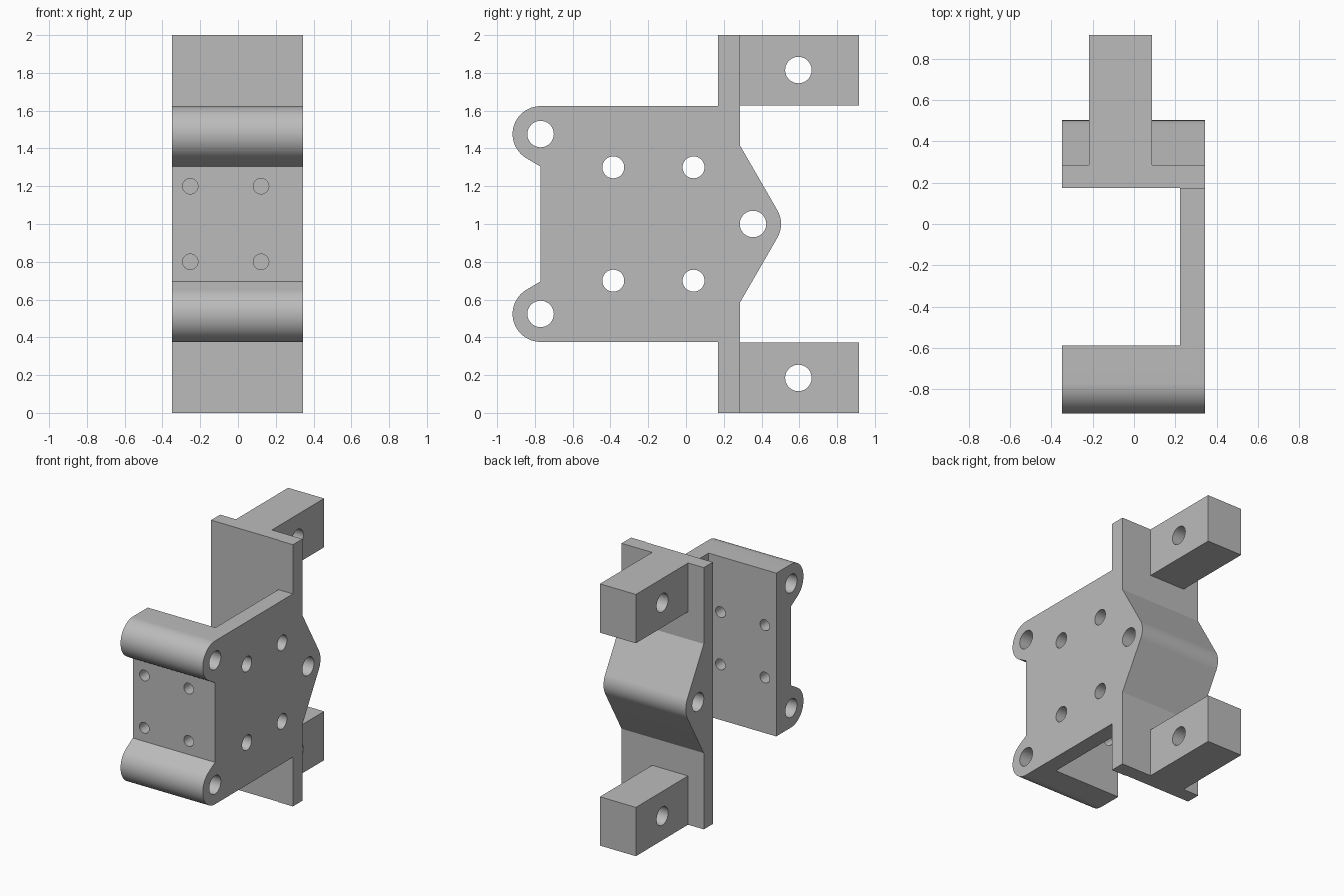
import bpy, bmesh
from math import radians, sin, cos, pi
from mathutils import Matrix, Vector

cube = bpy.data.objects.get("Cube")
if cube:
    bpy.data.objects.remove(cube, do_unlink=True)

grey = bpy.data.materials.new("plain grey")
grey.use_nodes = True
grey.diffuse_color = (0.5, 0.5, 0.5, 1)
grey.node_tree.nodes["Principled BSDF"].inputs["Base Color"].default_value = grey.diffuse_color

X0, X1 = -0.35, 0.345      # full width
MID = 1.0                  # mirror height
LOBE, BUMP, ARM = (-0.77, 0.476), (0.355, 0.0), (0.595, 0.815)  # y, height from middle


def finish(name, bm):
    bmesh.ops.recalc_face_normals(bm, faces=bm.faces)
    mesh = bpy.data.meshes.new(name)
    bm.to_mesh(mesh)
    bm.free()
    mesh.materials.append(grey)
    obj = bpy.data.objects.new(name, mesh)
    bpy.context.collection.objects.link(obj)
    return obj


def add_box(bm, lo, hi):
    lo, hi = Vector(lo), Vector(hi)
    bmesh.ops.create_cube(bm, size=1, matrix=Matrix.Translation((lo + hi) / 2)
                          @ Matrix.Diagonal((*(hi - lo), 1)))


def add_rod(bm, centre, radius, length, axis):
    turn = Matrix.Rotation(pi / 2, 4, "Y" if axis == "X" else "X")
    bmesh.ops.create_cone(bm, cap_ends=True, segments=48, radius1=radius, radius2=radius,
                          depth=length, matrix=Matrix.Translation(centre) @ turn)


def arc(centre, radius, start, end, steps):
    angles = [radians(start + (end - start) * i / steps) for i in range(steps + 1)]
    return [(centre[0] + radius * cos(a), centre[1] + radius * sin(a)) for a in angles]


def cut(obj, cutter):
    cutter.hide_render = True
    mod = obj.modifiers.new("cut", "BOOLEAN")
    mod.operation, mod.solver, mod.object = "DIFFERENCE", "EXACT", cutter
    bpy.context.view_layer.objects.active = obj
    bpy.ops.object.modifier_apply(modifier=mod.name)
    bpy.data.objects.remove(cutter, do_unlink=True)


# Bracket side outline: upper half from back bump to front lobe, then mirrored
upper = arc(BUMP, 0.148, 0, 30, 8)
upper += [(0.285, 0.417), (0.285, 1.0), (0.17, 1.0), (0.17, 0.624)]
upper += arc(LOBE, 0.148, 90, 240, 32) + [(-0.77, 0.304)]
outline = upper + [(y, -h) for y, h in reversed(upper[1:])]

bm = bmesh.new()
face = bm.faces.new([bm.verts.new((X0, y, MID + h)) for y, h in outline])
side = bmesh.ops.extrude_face_region(bm, geom=[face])["geom"]
bmesh.ops.translate(bm, vec=(X1 - X0, 0, 0),
                    verts=[v for v in side if isinstance(v, bmesh.types.BMVert)])
bracket = finish("bracket", bm)

# Open channel between front block and back plate, leaving the side web
bm = bmesh.new()
add_box(bm, (-1, -0.59, -1), (0.222, 0.175, 3))
cut(bracket, finish("channel_cutter", bm))

# Pivot holes, web holes and front block holes
bm = bmesh.new()
add_rod(bm, (0, BUMP[0], MID), 0.07, 2, "X")
for s in (-1, 1):
    add_rod(bm, (0, LOBE[0], MID + s * LOBE[1]), 0.07, 2, "X")
    for y in (-0.385, 0.04):
        add_rod(bm, (0.3, y, MID + s * 0.3), 0.058, 0.4, "X")
    for x in (-0.253, 0.122):
        add_rod(bm, (x, -0.7, MID + s * 0.2), 0.041, 0.5, "Y")
cut(bracket, finish("hole_cutter", bm))
parts = [bracket]

# Rear mounting arms
for name, s in (("upper_arm", 1), ("lower_arm", -1)):
    z = sorted((MID + s * 0.627, MID + s))
    bm = bmesh.new()
    add_box(bm, (-0.217, 0.285, z[0]), (0.087, 0.915, z[1]))
    arm = finish(name, bm)
    bm = bmesh.new()
    add_rod(bm, (0, ARM[0], MID + s * ARM[1]), 0.07, 2, "X")
    cut(arm, finish("arm_cutter", bm))
    parts.append(arm)

# Smooth the curved walls, keep the edges sharp
bpy.ops.object.select_all(action="DESELECT")
for obj in parts:
    obj.select_set(True)
bpy.context.view_layer.objects.active = bracket
bpy.ops.object.shade_smooth_by_angle(angle=radians(25))
